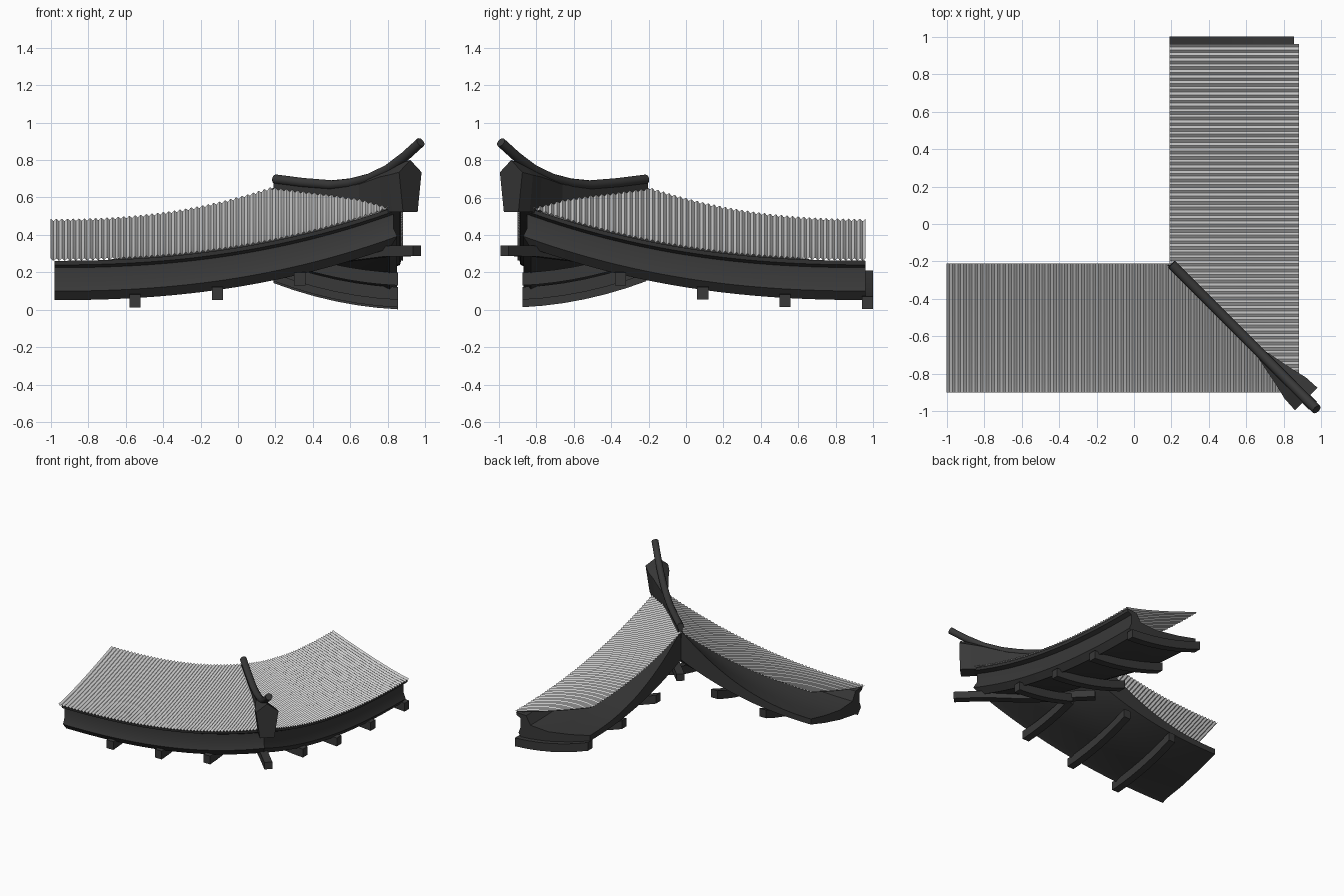
import bpy, bmesh, math
from mathutils import Vector

if "Cube" in bpy.data.objects:
    bpy.data.objects.remove(bpy.data.objects["Cube"])

def material(name, g):
    m = bpy.data.materials.new(name)
    m.diffuse_color = (g, g, g, 1)
    m.use_nodes = True
    m.node_tree.nodes["Principled BSDF"].inputs["Base Color"].default_value = m.diffuse_color
    return m

DARK = material("dark_timber", 0.04)
TILE = material("grey_tile", 0.55)

def rise(x):
    """Upward sweep of the eave towards the corner."""
    return 0.30 * max(0, (x + 1) / 1.87) ** 2.3

def mirror(p):
    """Reflect a front-wing point across the hip line into the right wing."""
    return (-p[1] - 0.02, -p[0] - 0.02, p[2])

def make(name, bm, mat, closed=True, smooth=False):
    if closed:
        bmesh.ops.recalc_face_normals(bm, faces=bm.faces)
    me = bpy.data.meshes.new(name)
    bm.to_mesh(me)
    bm.free()
    ob = bpy.data.objects.new(name, me)
    bpy.context.collection.objects.link(ob)
    me.materials.append(mat)
    if smooth:
        bpy.context.view_layer.objects.active = ob
        ob.select_set(True)
        bpy.ops.object.shade_smooth_by_angle(angle=math.radians(35))
        ob.select_set(False)
    return ob

def loft(name, rings, mat=DARK, smooth=False):
    """Skin closed rings of points and cap both ends."""
    bm = bmesh.new()
    vs = [[bm.verts.new(p) for p in r] for r in rings]
    n = len(vs[0])
    for a, b in zip(vs, vs[1:]):
        for i in range(n):
            j = (i + 1) % n
            bm.faces.new((a[i], a[j], b[j], b[i]))
    bm.faces.new(vs[0])
    bm.faces.new(vs[-1])
    return make(name, bm, mat, True, smooth)

def tiles(name, x0, flip):
    """Finely corrugated tile sheet trimmed along the hip."""
    pitch, sub, rows = 0.03, 6, 24
    nx = int((0.885 - x0) / pitch * sub) + 2
    bm = bmesh.new()
    grid = []
    for r in range(rows + 1):
        w = r / rows
        v = 0.90 - 0.69 * w
        row = []
        for i in range(nx):
            x = min(x0 + i * pitch / sub, v - 0.02)
            wave = 0.006 * math.cos(2 * math.pi * (x - x0) / pitch)
            z = 0.268 + 0.212 * w ** 1.2 + rise(x) * (1 + 0.65 * w) + wave
            p = (x, -v, z)
            row.append(bm.verts.new(mirror(p) if flip else p))
        grid.append(row)
    for a, b in zip(grid, grid[1:]):
        for i in range(nx - 1):
            q = (a[i], a[i + 1], b[i + 1], b[i])
            bm.faces.new(q[::-1] if flip else q)
    bmesh.ops.remove_doubles(bm, verts=bm.verts, dist=1e-5)
    bmesh.ops.dissolve_degenerate(bm, edges=bm.edges, dist=1e-5)
    make(name, bm, TILE, False, True)

# Moulded eave board with a soffit behind it, open below the tiles:
# (distance out, height, share of the corner rise)
BODY = [(0.89, 0.262, 1), (0.885, 0.24, 1), (0.85, 0.225, 1), (0.85, 0.15, 1),
        (0.87, 0.10, 1), (0.83, 0.052, 1), (0.79, 0.070, 1), (0.60, 0.10, 1),
        (0.40, 0.15, 1.1), (0.22, 0.205, 2), (0.22, 0.25, 3.8), (0.40, 0.21, 2.4),
        (0.60, 0.18, 1.5), (0.76, 0.19, 1.1), (0.80, 0.258, 1)]

def body(name, flip):
    rings = []
    for k in range(33):
        ring = []
        for v, z, f in BODY:
            x = -0.98 + (v - 0.02 + 0.98) * k / 32
            p = (x, -v, z + f * rise(x))
            ring.append(mirror(p) if flip else p)
        rings.append(ring)
    loft(name, rings, DARK, True)

def rafter(name, x, flip):
    """Curved square bracket below the roof, running outwards."""
    start = max(0.21, x + 0.02)
    rings = []
    for k in range(7):
        v = start + (0.875 - start) * k / 6
        t = (0.875 - v) / 0.665
        z = 0.003 + 0.03 * t + 0.11 * t * t + 0.93 * rise(x)
        ring = [(x + sx, -v, z + dz) for sx, dz in
                ((-0.03, 0), (0.03, 0), (0.03, 0.068), (-0.03, 0.068))]
        rings.append([mirror(p) if flip else p for p in ring])
    loft(name, rings)

for side, flip in (("front", False), ("right", True)):
    tiles(side + "_roof_tiles", -0.98 if flip else -1.0, flip)
    body(side + "_eave_body", flip)
    for i, x in enumerate([0.33, -0.11, -0.55] + ([-0.99] if flip else [])):
        rafter(f"{side}_rafter_{i + 1}", x, flip)

def hip(x, side, z):
    """Point over the hip line, offset sideways."""
    s = side * math.sqrt(0.5)
    return (x + s, -x - 0.015 + s, z)

# Hip rafter under the corner
loft("hip_rafter", [[hip(x, s, z + d) for s, d in
     ((-0.03, 0), (0.03, 0), (0.03, 0.057), (-0.03, 0.057))]
     for x, z in ((0.2, 0.25), (0.4, 0.25), (0.6, 0.26), (0.8, 0.285), (0.955, 0.287))])

# Hip fin flaring into a gabled end block: x, half widths, bottom, shoulder, apex
FIN = [(0.2, 0.015, 0.015, 0.60, 0.68, 0.70), (0.5, 0.015, 0.015, 0.58, 0.65, 0.67),
       (0.66, 0.02, 0.02, 0.54, 0.67, 0.69), (0.80, 0.045, 0.06, 0.52, 0.71, 0.75),
       (0.86, 0.055, 0.08, 0.522, 0.72, 0.78), (0.92, 0.055, 0.085, 0.522, 0.735, 0.80)]
loft("hip_fin", [[hip(x, -a, b), hip(x, a, b), hip(x, c, s), hip(x, 0, t), hip(x, -c, s)]
                 for x, a, c, b, s, t in FIN])

# Round hip ridge pole curling up at the tip
path = [(0.2, 0.697), (0.35, 0.678), (0.5, 0.666), (0.6, 0.676), (0.7, 0.702),
        (0.8, 0.75), (0.89, 0.818), (0.975, 0.895)]
rings = []
for i, (x, z) in enumerate(path):
    a, b = path[max(i - 1, 0)], path[min(i + 1, len(path) - 1)]
    t = Vector((b[0] - a[0], a[0] - b[0], b[1] - a[1])).normalized()
    s = Vector((1, 1, 0)).normalized()
    u = s.cross(t)
    c = Vector(hip(x, 0, z))
    rings.append([c + 0.026 * (math.cos(k * math.pi / 6) * s + math.sin(k * math.pi / 6) * u)
                  for k in range(12)])
loft("hip_ridge_pole", rings, DARK, True)
